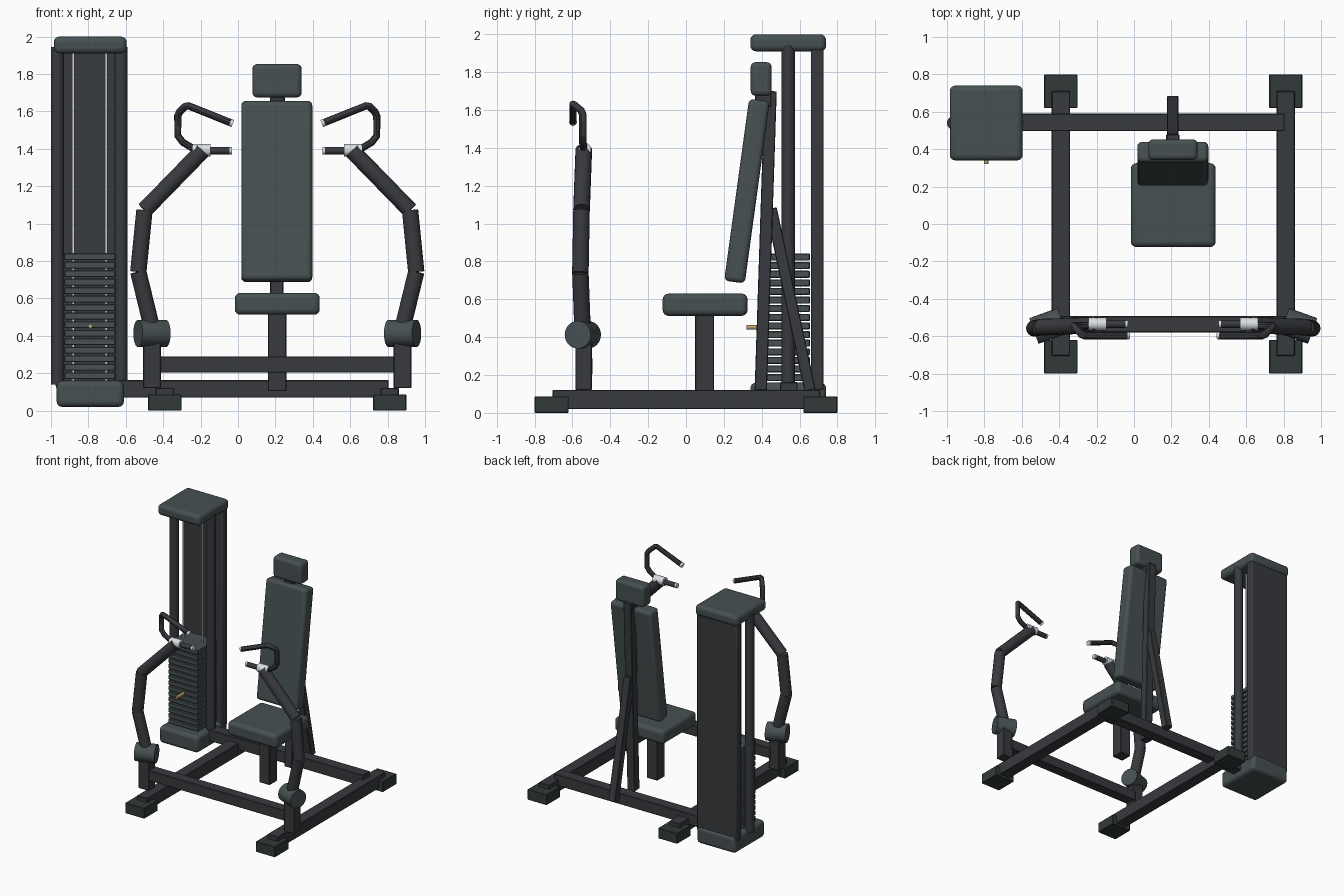
import bpy
from math import radians
from mathutils import Vector

if "Cube" in bpy.data.objects:
    bpy.data.objects.remove(bpy.data.objects["Cube"])

CX = 0.21  # centre line of the seat and frame


def material(name, rgb):
    m = bpy.data.materials.new(name)
    m.diffuse_color = (*rgb, 1)
    m.use_nodes = True
    m.node_tree.nodes["Principled BSDF"].inputs["Base Color"].default_value = m.diffuse_color
    return m


FRAME = material("frame_grey", (0.04, 0.042, 0.048))
PAD = material("pad_grey", (0.062, 0.08, 0.084))
FOOT = material("foot_rubber", (0.032, 0.042, 0.042))
STEEL = material("steel", (0.7, 0.73, 0.76))
BRASS = material("brass", (0.5, 0.36, 0.14))


def finish(ob, name, mat):
    ob.name = name
    ob.data.name = name
    ob.data.materials.append(mat)
    return ob


def box(name, x, y, z, mat=FRAME, bevel=0.004, seg=1, tilt=0):
    """Box from (min, max) ranges, optionally tilted about x."""
    bpy.ops.mesh.primitive_cube_add(size=1, location=[(a + b) / 2 for a, b in (x, y, z)])
    ob = finish(bpy.context.object, name, mat)
    ob.scale = [b - a for a, b in (x, y, z)]
    bpy.ops.object.transform_apply(location=False, rotation=False, scale=True)
    ob.rotation_euler.x = radians(tilt)
    if bevel:
        m = ob.modifiers.new("bevel", "BEVEL")
        m.width, m.segments = bevel, seg
        if seg > 1:
            bpy.ops.object.shade_smooth_by_angle(angle=radians(40))
    return ob


def beam(name, a, b, wx, wy, mat=FRAME):
    """Square bar between two points lying in a yz plane."""
    a, b = Vector(a), Vector(b)
    ob = box(name, (-wx / 2, wx / 2), (-wy / 2, wy / 2), (-(b - a).length / 2, (b - a).length / 2), mat)
    ob.location = (a + b) / 2
    ob.rotation_euler = (b - a).to_track_quat("Z", "Y").to_euler()
    return ob


def rod(name, a, b, r, mat=FRAME, sides=20):
    a, b = Vector(a), Vector(b)
    bpy.ops.mesh.primitive_cylinder_add(vertices=sides, radius=r, depth=(b - a).length, location=(a + b) / 2,
                                        rotation=(b - a).to_track_quat("Z", "Y").to_euler())
    ob = finish(bpy.context.object, name, mat)
    bpy.ops.object.shade_smooth_by_angle(angle=radians(40))
    return ob


def tube(name, pts, r, mat=FRAME):
    cu = bpy.data.curves.new(name, "CURVE")
    cu.dimensions = "3D"
    cu.bevel_depth, cu.bevel_resolution, cu.use_fill_caps = r, 3, True
    sp = cu.splines.new("POLY")
    sp.points.add(len(pts) - 1)
    for p, c in zip(sp.points, pts):
        p.co = (*c, 1)
    ob = bpy.data.objects.new(name, cu)
    bpy.context.collection.objects.link(ob)
    bpy.ops.object.select_all(action="DESELECT")
    ob.select_set(True)
    bpy.context.view_layer.objects.active = ob
    bpy.ops.object.convert(target="MESH")
    ob = finish(bpy.context.object, name, mat)
    bpy.ops.object.shade_smooth_by_angle(angle=radians(35))
    return ob


# Weight tower: caps, back panel, posts, guide rods
box("tower_base", (-0.97, -0.61), (0.34, 0.74), (0.02, 0.16), PAD, 0.03, 4)
box("tower_cap", (-0.985, -0.595), (0.34, 0.74), (1.91, 2.0), PAD, 0.03, 4)
box("tower_back_panel", (-0.975, -0.605), (0.66, 0.727), (0.12, 1.925), FRAME, 0.012, 2)
for n, x in (("left", -0.965), ("right", -0.625)):
    rod(f"tower_post_{n}", (x, 0.54, 0.14), (x, 0.54, 1.945), 0.035)
for n, x in (("left", -0.88), ("right", -0.705)):
    rod(f"guide_rod_{n}", (x, 0.54, 0.15), (x, 0.54, 1.92), 0.007, STEEL, 12)

# Weight stack and selector pin
pitch = 0.0455
for i in range(15):
    z = 0.168 + i * pitch
    box(f"weight_plate_{i + 1}", (-0.93, -0.655), (0.41, 0.655), (z, z + 0.037), PAD, 0.004)
rod("selector_pin", (-0.79, 0.32, 0.452), (-0.79, 0.45, 0.452), 0.012, BRASS, 12)

# Cross members
box("rear_crossbar", (-0.64, 0.805), (0.497, 0.59), (0.07, 0.163))
box("front_crossbar", (CX - 0.64, CX + 0.64), (-0.58, -0.493), (0.203, 0.29))

# Seat and its post
box("seat", (-0.017, 0.437), (-0.123, 0.325), (0.513, 0.63), PAD, 0.03, 4)
box("seat_post", (0.16, 0.258), (0.048, 0.148), (0.105, 0.53))

# Back pad, headrest, upright and rear brace
box("back_pad", (0.018, 0.397), (0.267, 0.377), (0.687, 1.657), PAD, 0.025, 4, tilt=-7.8)
box("headrest", (0.077, 0.34), (0.342, 0.452), (1.675, 1.853), PAD, 0.025, 4)
box("headrest_neck", (0.17, 0.25), (0.365, 0.45), (1.62, 1.70))
beam("back_upright", (CX - 0.003, 0.395, 0.12), (CX - 0.003, 0.447, 1.70), 0.07, 0.065)
beam("rear_brace", (CX - 0.003, 0.45, 1.08), (CX - 0.003, 0.655, 0.12), 0.062, 0.06)

# Mirrored side parts
for n, s in (("left", -1), ("right", 1)):
    def P(d, y, z):
        return (CX + s * d, y, z)

    def span(a, b):
        return tuple(sorted((CX + s * a, CX + s * b)))

    # Floor rail and feet
    box(f"side_rail_{n}", span(0.552, 0.65), (-0.705, 0.71), (0.02, 0.122))
    for m, y in (("front", -0.71), ("rear", 0.71)):
        box(f"foot_{m}_{n}", span(0.512, 0.69), (y - 0.09, y + 0.09), (0, 0.087), FOOT)

    # Arm post and pivot drum
    box(f"arm_post_{n}", span(0.622, 0.717), (-0.585, -0.497), (0.12, 0.40))
    rod(f"arm_pivot_{n}", P(0.595, -0.518, 0.413), P(0.745, -0.572, 0.413), 0.073, PAD, 28)

    # Press arm in three straight lengths
    arm = [P(0.672, -0.547, 0.45), P(0.743, -0.558, 0.742), P(0.71, -0.552, 1.072), P(0.40, -0.54, 1.39)]
    for i in range(3):
        rod(f"press_arm_{n}_{i + 1}", arm[i], arm[i + 1], 0.044)

    # Grips with steel sleeve and end caps
    rod(f"grip_sleeve_{n}", P(0.452, -0.535, 1.393), P(0.357, -0.535, 1.393), 0.034, STEEL)
    rod(f"lower_grip_{n}", P(0.44, -0.535, 1.39), P(0.255, -0.535, 1.39), 0.02)
    rod(f"lower_grip_tip_{n}", P(0.256, -0.535, 1.39), P(0.242, -0.535, 1.39), 0.02, STEEL)
    tube(f"upper_grip_{n}", [P(0.42, -0.54, 1.393), P(0.455, -0.543, 1.405), P(0.505, -0.545, 1.435),
                             P(0.532, -0.545, 1.47), P(0.532, -0.545, 1.575), P(0.522, -0.555, 1.598),
                             P(0.492, -0.59, 1.627), P(0.475, -0.597, 1.63), P(0.25, -0.597, 1.54)], 0.02)
    rod(f"upper_grip_tip_{n}", P(0.252, -0.597, 1.541), P(0.238, -0.597, 1.535), 0.02, STEEL)
